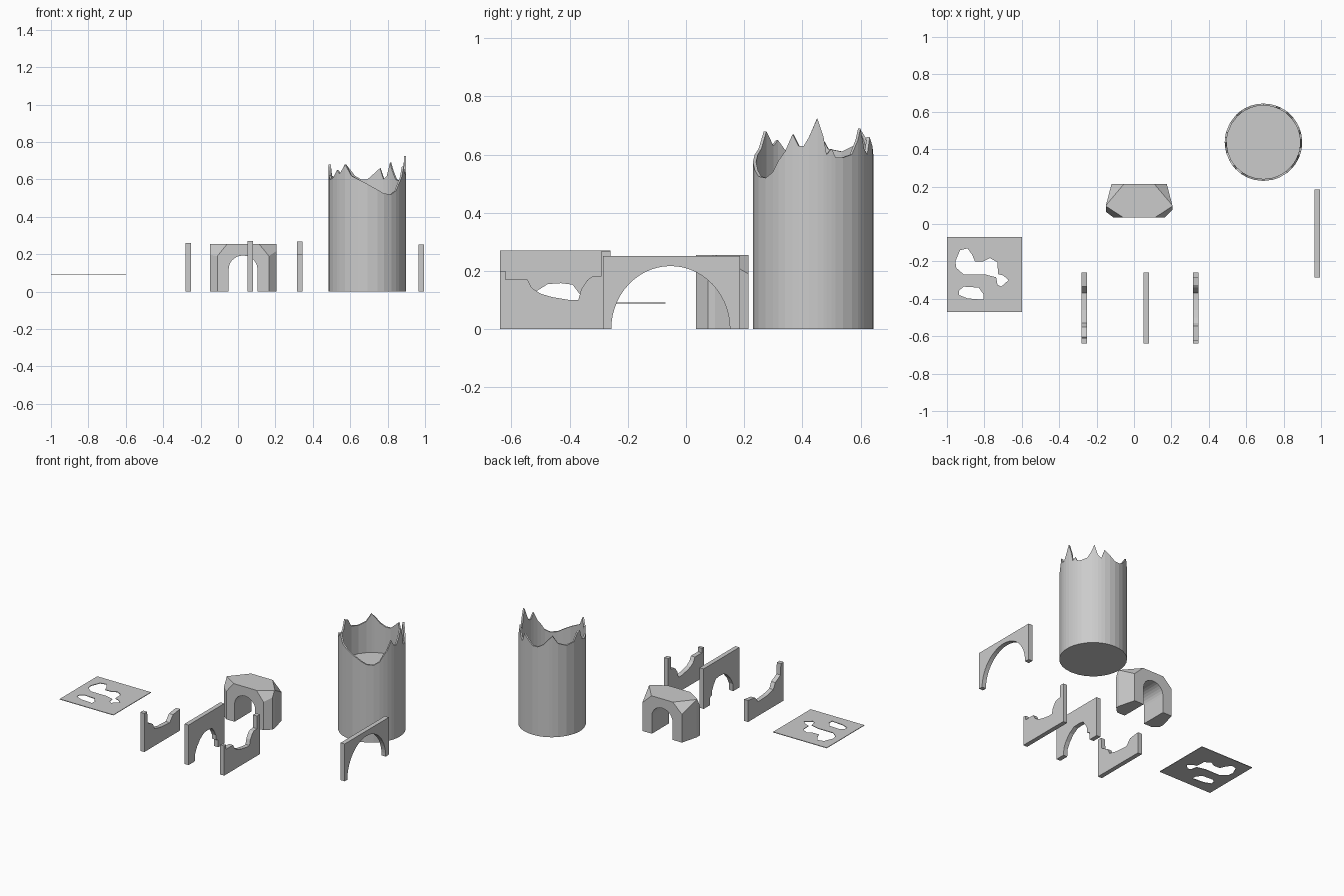
import bpy, bmesh
from math import sin, cos, pi, radians
from mathutils import Vector

if "Cube" in bpy.data.objects:
    bpy.data.objects.remove(bpy.data.objects["Cube"])


def finish(name, bm):
    bmesh.ops.recalc_face_normals(bm, faces=bm.faces)
    me = bpy.data.meshes.new(name)
    bm.to_mesh(me)
    bm.free()
    ob = bpy.data.objects.new(name, me)
    bpy.context.collection.objects.link(ob)
    return ob


def prism(pts, axis, lo, hi):
    """Extrude a 2D outline along one axis (other two axes in order)."""
    bm = bmesh.new()

    def place(p, d):
        c = list(p)
        c.insert(axis, d)
        return bm.verts.new(c)
    a = [place(p, lo) for p in pts]
    b = [place(p, hi) for p in pts]
    bm.faces.new(a)
    bm.faces.new(b)
    for i in range(len(a)):
        j = (i + 1) % len(a)
        bm.faces.new((a[i], a[j], b[j], b[i]))
    return bm


def wall(name, pts, x, t=0.03):
    return finish(name, prism(pts, 0, x - t / 2, x + t / 2))


def arc(cx, z0, rx, rz, n=20):
    return [(cx - rx * cos(pi * i / n), z0 + rz * sin(pi * i / n)) for i in range(n + 1)]


# Broken wall, tall at its front end
wall("broken_wall_left", [
    (-.26, 0), (-.64, 0), (-.64, .26), (-.61, .26), (-.605, .185), (-.58, .17),
    (-.55, .155), (-.53, .115), (-.46, .10), (-.37, .095), (-.335, .135), (-.26, .145)], -.265)

# Broken wall, tall at its back end
wall("broken_wall_right", [
    (-.26, 0), (-.64, 0), (-.64, .20), (-.62, .20), (-.62, .17), (-.545, .17), (-.53, .142),
    (-.50, .122), (-.46, .11), (-.40, .10), (-.37, .10), (-.36, .138), (-.34, .168),
    (-.325, .18), (-.29, .183), (-.29, .268), (-.26, .268)], .33)

# Wall with a ragged doorway
wall("doorway_wall", [
    (-.64, 0), (-.64, .27), (-.26, .27), (-.26, 0), (-.325, 0), (-.325, .05), (-.35, .06),
    (-.35, .09), (-.365, .12), (-.39, .153), (-.43, .158), (-.475, .155), (-.515, .13),
    (-.55, .09), (-.57, .05), (-.575, 0)], .065)

# Wide arch
wall("wide_arch", [(-.285, 0), (-.285, .252), (.185, .252), (.185, 0)]
     + arc(-.053, 0, .204, .217, 28)[::-1], .98)

# Floor plate with holes: filled flat curve turned into a mesh
cu = bpy.data.curves.new("floor_plate", 'CURVE')
cu.dimensions = '2D'
cu.fill_mode = 'BOTH'
cu.extrude = .002
outlines = [
    [(-1, -.47), (-.6, -.47), (-.6, -.07), (-1, -.07)],
    [(-.955, -.20), (-.93, -.14), (-.89, -.13), (-.865, -.165), (-.85, -.20), (-.805, -.20),
     (-.77, -.182), (-.73, -.205), (-.727, -.268), (-.70, -.275), (-.67, -.30), (-.71, -.335),
     (-.73, -.325), (-.737, -.285), (-.795, -.27), (-.91, -.27), (-.95, -.235)],
    [(-.935, -.355), (-.91, -.335), (-.83, -.34), (-.805, -.375), (-.805, -.405),
     (-.89, -.398), (-.935, -.38)]]
for pts in outlines:
    sp = cu.splines.new('POLY')
    sp.points.add(len(pts) - 1)
    for p, (x, y) in zip(sp.points, pts):
        p.co = (x, y, 0, 1)
    sp.use_cyclic_u = True
plate = bpy.data.objects.new("floor_plate", cu)
bpy.context.collection.objects.link(plate)
plate.location.z = .09
bpy.context.view_layer.objects.active = plate
plate.select_set(True)
bpy.ops.object.convert(target='MESH')
plate.select_set(False)

# Rock gate: faceted block with its four upper corners sliced off
bm = prism([(-.15, .10), (-.12, .215), (.175, .215), (.205, .10), (.205, .075),
            (.165, .035), (-.11, .035), (-.15, .065)], 2, 0, .255)
for s in (-1, 1):
    fx = lambda x: .0275 + s * x
    for pts in (((.1775, .10, .255), (.08, .215, .255), (.1475, .215, .19)),
                ((.1775, .095, .255), (.085, .035, .255), (.1375, .035, .19))):
        p, q, r = [Vector((fx(x), y, z)) for x, y, z in pts]
        n = (q - p).cross(r - p).normalized()
        if n.dot(Vector((.0275, .12, .05)) - p) > 0:
            n = -n
        cut = bmesh.ops.bisect_plane(bm, geom=bm.verts[:] + bm.edges[:] + bm.faces[:],
                                     plane_co=p, plane_no=n, clear_outer=True)
        edges = [e for e in bm.edges if e.is_boundary]
        bmesh.ops.holes_fill(bm, edges=edges, sides=0)
gate = finish("rock_gate", bm)

# Tunnel through the gate
cutter = finish("tunnel_cutter", prism(
    [(-.05, -.1)] + arc(.027, .12, .077, .073, 14) + [(.104, -.1)], 1, -.1, .4))
cutter.hide_render = True
mod = gate.modifiers.new("tunnel", 'BOOLEAN')
mod.object = cutter
mod.operation = 'DIFFERENCE'
mod.solver = 'EXACT'
bpy.context.view_layer.objects.active = gate
bpy.ops.object.modifier_apply(modifier=mod.name)
bpy.data.objects.remove(cutter)

# Ruined tower: jagged rim given as angle -> height, raised floor inside
rim = [(-90, .575), (-75, .545), (-65, .525), (-52, .52), (-42, .54), (-35, .58), (-28, .61),
       (-20, .67), (-14, .63), (-9, .63), (-4, .66), (4, .725), (10, .66), (13, .60), (18, .62),
       (22, .59), (30, .59), (40, .60), (48, .65), (52, .69), (58, .62), (64, .60), (70, .66),
       (80, .63), (90, .60), (100, .60), (110, .62), (120, .66), (126, .68), (135, .63),
       (150, .61), (165, .62), (173, .67), (180, .68), (186, .62), (196, .60), (208, .61),
       (218, .65), (224, .63), (235, .68), (245, .62), (256, .60)]
bm = bmesh.new()
rings = [[], [], [], []]
for a, h in rim:
    c, s = cos(radians(a)), sin(radians(a))
    for ring, r, z in zip(rings, (.207, .207, .196, .196), (0, h, h, .42)):
        ring.append(bm.verts.new((.692 + r * c, .437 + r * s, z)))
for r0, r1 in zip(rings, rings[1:]):
    for i in range(len(rim)):
        j = (i + 1) % len(rim)
        bm.faces.new((r0[i], r0[j], r1[j], r1[i]))
bm.faces.new(rings[0])
bm.faces.new(rings[3])
finish("ruined_tower", bm)
